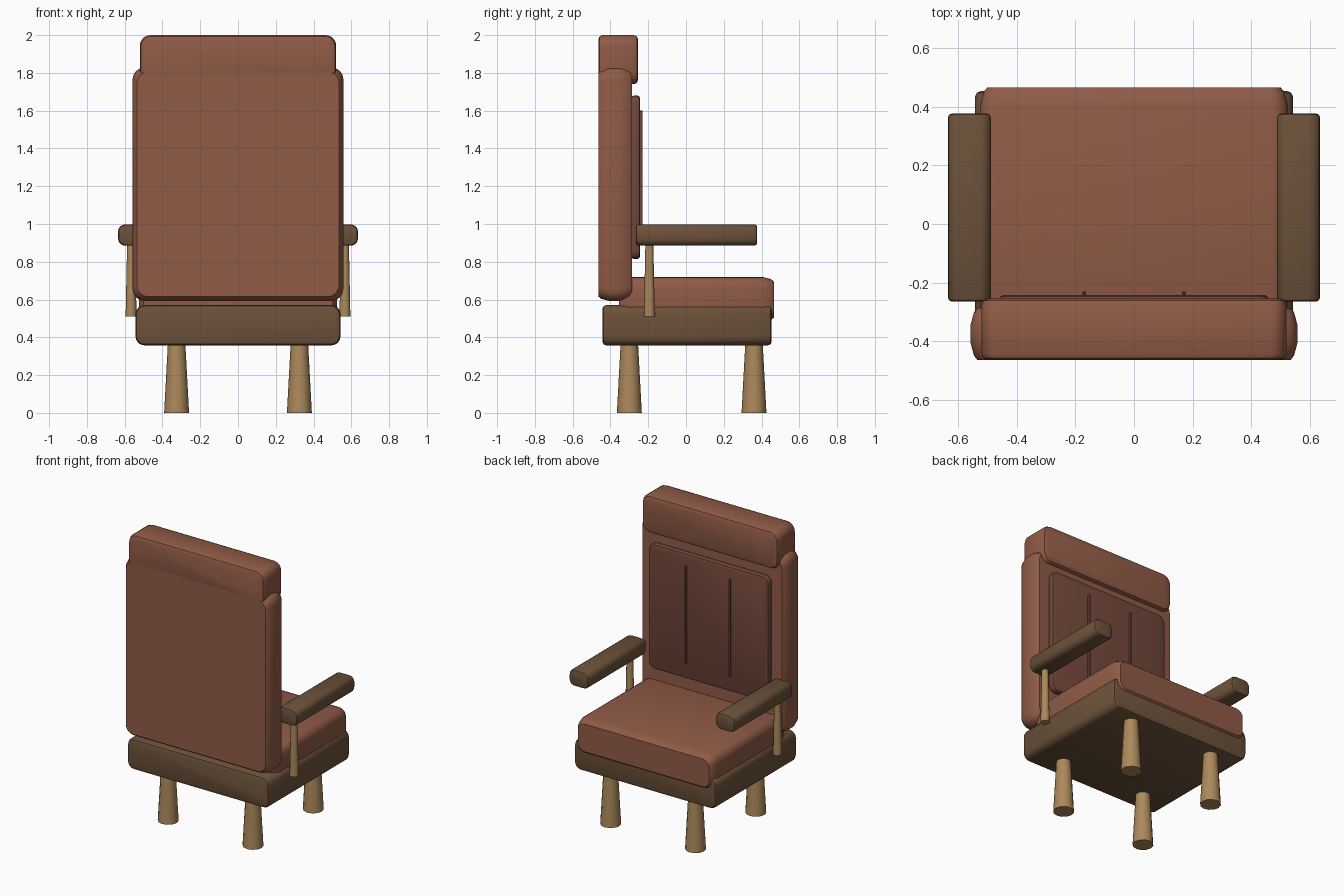
import bpy, bmesh, math

if "Cube" in bpy.data.objects:
    bpy.data.objects.remove(bpy.data.objects["Cube"])


def material(name, rgb):
    m = bpy.data.materials.new(name)
    m.diffuse_color = (*rgb, 1)
    m.use_nodes = True
    m.node_tree.nodes["Principled BSDF"].inputs["Base Color"].default_value = m.diffuse_color
    return m


LEATHER = material("leather", (0.28, 0.105, 0.062))
DARK = material("dark_leather", (0.165, 0.062, 0.042))
WOOD = material("dark_wood", (0.15, 0.083, 0.042))
LIGHT = material("light_wood", (0.41, 0.25, 0.105))


def finish(name, bm, mat):
    bmesh.ops.recalc_face_normals(bm, faces=bm.faces)
    me = bpy.data.meshes.new(name)
    bm.to_mesh(me)
    bm.free()
    me.materials.append(mat)
    ob = bpy.data.objects.new(name, me)
    bpy.context.collection.objects.link(ob)
    bpy.context.view_layer.objects.active = ob
    ob.select_set(True)
    bpy.ops.object.shade_smooth_by_angle(angle=math.radians(30))
    ob.select_set(False)
    return ob


def slab(name, x0, x1, z0, z1, radius, stations, mat, seg=4):
    """Rounded rectangle in xz lofted along y; stations are (y, inset)."""
    bm = bmesh.new()
    rings = []
    for y, inset in stations:
        r = max(radius - inset * 0.3, 0.004)
        a, b, c, d = x0 + inset + r, x1 - inset - r, z0 + inset + r, z1 - inset - r
        ring = []
        for k, (cx, cz) in enumerate([(b, d), (a, d), (a, c), (b, c)]):
            for i in range(seg + 1):
                t = math.pi / 2 * (k + i / seg)
                ring.append(bm.verts.new((cx + r * math.cos(t), y, cz + r * math.sin(t))))
        rings.append(ring)
    n = len(rings[0])
    for p, q in zip(rings, rings[1:]):
        for i in range(n):
            bm.faces.new((p[i], p[(i + 1) % n], q[(i + 1) % n], q[i]))
    bm.faces.new(rings[0])
    bm.faces.new(rings[-1])
    return finish(name, bm, mat)


def edge(y0, y1, b):
    """Stations for a small rounded rim at both ends."""
    return [(y0, b), (y0 + b * 0.3, b * 0.3), (y0 + b, 0),
            (y1 - b, 0), (y1 - b * 0.3, b * 0.3), (y1, b)]


def padded(y0, y1, depth, inset):
    """Stations for a softly bulging cushion."""
    return [(y0, inset), (y0 + depth * 0.25, inset * 0.5), (y0 + depth, 0),
            (y1 - depth, 0), (y1 - depth * 0.25, inset * 0.5), (y1, inset)]


def rod(name, x, y, z0, z1, r0, r1, mat, sides=12):
    bm = bmesh.new()
    bmesh.ops.create_cone(bm, cap_ends=True, segments=sides, radius1=r0, radius2=r1, depth=z1 - z0)
    bmesh.ops.translate(bm, verts=bm.verts, vec=(x, y, (z0 + z1) / 2))
    return finish(name, bm, mat)


# Seat frame and cushion
slab("seat_frame", -0.542, 0.542, 0.358, 0.57, 0.045, edge(-0.442, 0.453, 0.018), WOOD)
slab("seat_cushion", -0.525, 0.525, 0.48, 0.72, 0.055, padded(-0.355, 0.465, 0.06, 0.024), LEATHER)

# Backrest, headrest and inset panel
slab("backrest", -0.558, 0.558, 0.592, 1.83, 0.065, padded(-0.464, -0.286, 0.06, 0.024), LEATHER)
slab("headrest", -0.52, 0.52, 1.74, 2.0, 0.055, edge(-0.464, -0.254, 0.022), LEATHER)
slab("back_panel", -0.46, 0.46, 0.815, 1.68, 0.045, edge(-0.29, -0.243, 0.014), DARK)

for side, s in (("left", -1), ("right", 1)):
    # Panel seams
    slab(side + "_seam", s * 0.17 - 0.006, s * 0.17 + 0.006, 0.92, 1.6, 0.003,
         [(-0.248, 0), (-0.231, 0)], DARK, seg=1)
    # Armrests and posts
    xa, xb = sorted((s * 0.488, s * 0.635))
    slab(side + "_armrest", xa, xb, 0.885, 0.998, 0.038, edge(-0.265, 0.377, 0.014), WOOD)
    rod(side + "_arm_post", s * 0.566, -0.194, 0.51, 0.90, 0.029, 0.021, LIGHT)
    # Tapered legs on the floor
    rod(side + "_back_leg", s * 0.325, -0.30, 0.0, 0.37, 0.066, 0.046, LIGHT)
    rod(side + "_front_leg", s * 0.325, 0.36, 0.0, 0.37, 0.066, 0.046, LIGHT)
